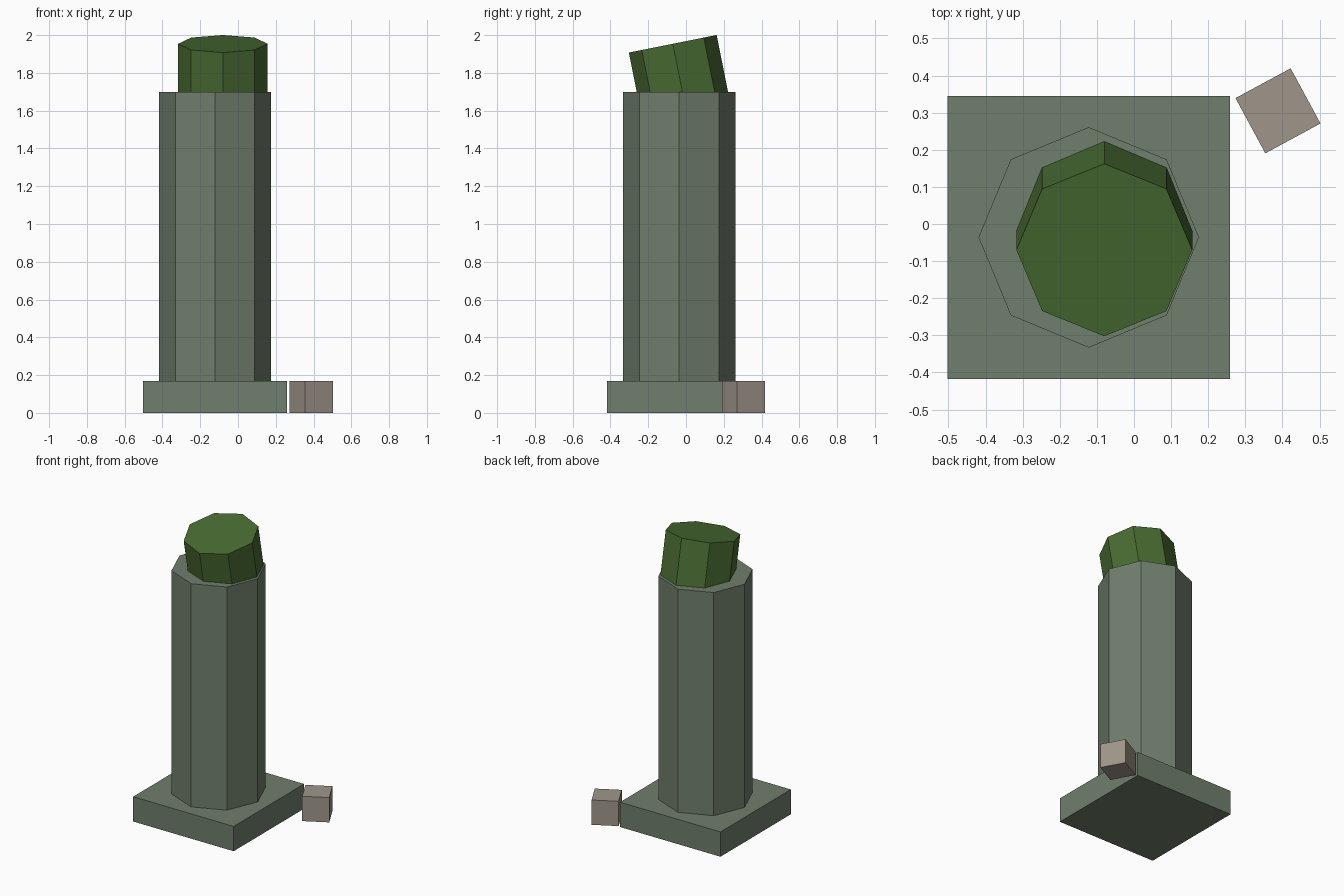
import bpy, math
from mathutils import Matrix, Vector

if "Cube" in bpy.data.objects:
    bpy.data.objects.remove(bpy.data.objects["Cube"])


def material(name, srgb):
    m = bpy.data.materials.new(name)
    lin = [((c / 255 + 0.055) / 1.055) ** 2.4 for c in srgb]
    m.diffuse_color = (*lin, 1)
    m.use_nodes = True
    m.node_tree.nodes["Principled BSDF"].inputs["Base Color"].default_value = m.diffuse_color
    return m


def finish(name, mat):
    ob = bpy.context.object
    ob.name = name
    ob.data.materials.append(mat)
    return ob


def block(name, mat, center, size, turn=0):
    bpy.ops.mesh.primitive_cube_add(size=1, location=center, rotation=(0, 0, turn))
    ob = finish(name, mat)
    ob.scale = size
    return ob


def octagon(name, mat, top, radius, depth, tilt=0):
    # eight-sided prism hung from the centre of its top face, corners on the axes
    axis = Matrix.Rotation(tilt, 3, 'X') @ Vector((0, 0, 1))
    bpy.ops.mesh.primitive_cylinder_add(vertices=8, radius=radius, depth=depth,
                                        location=Vector(top) - axis * depth / 2,
                                        rotation=(tilt, 0, 0))
    return finish(name, mat)


stone = material("grey green stone", (112, 126, 108))
moss = material("moss green", (73, 107, 50))
rubble = material("warm grey stone", (160, 150, 138))

# square plinth and column shaft
block("plinth", stone, (-0.122, -0.036, 0.085), (0.762, 0.762, 0.17))
octagon("column_shaft", stone, (-0.122, -0.036, 1.70), 0.297, 1.53)

# leaning mossy stump set into the shaft top
octagon("mossy_stump", moss, (-0.08, -0.07, 1.954), 0.237, 0.38, math.radians(11.3))

# loose block beside the plinth
block("fallen_block", rubble, (0.388, 0.305, 0.085), (0.169, 0.169, 0.17), math.radians(28.4))
